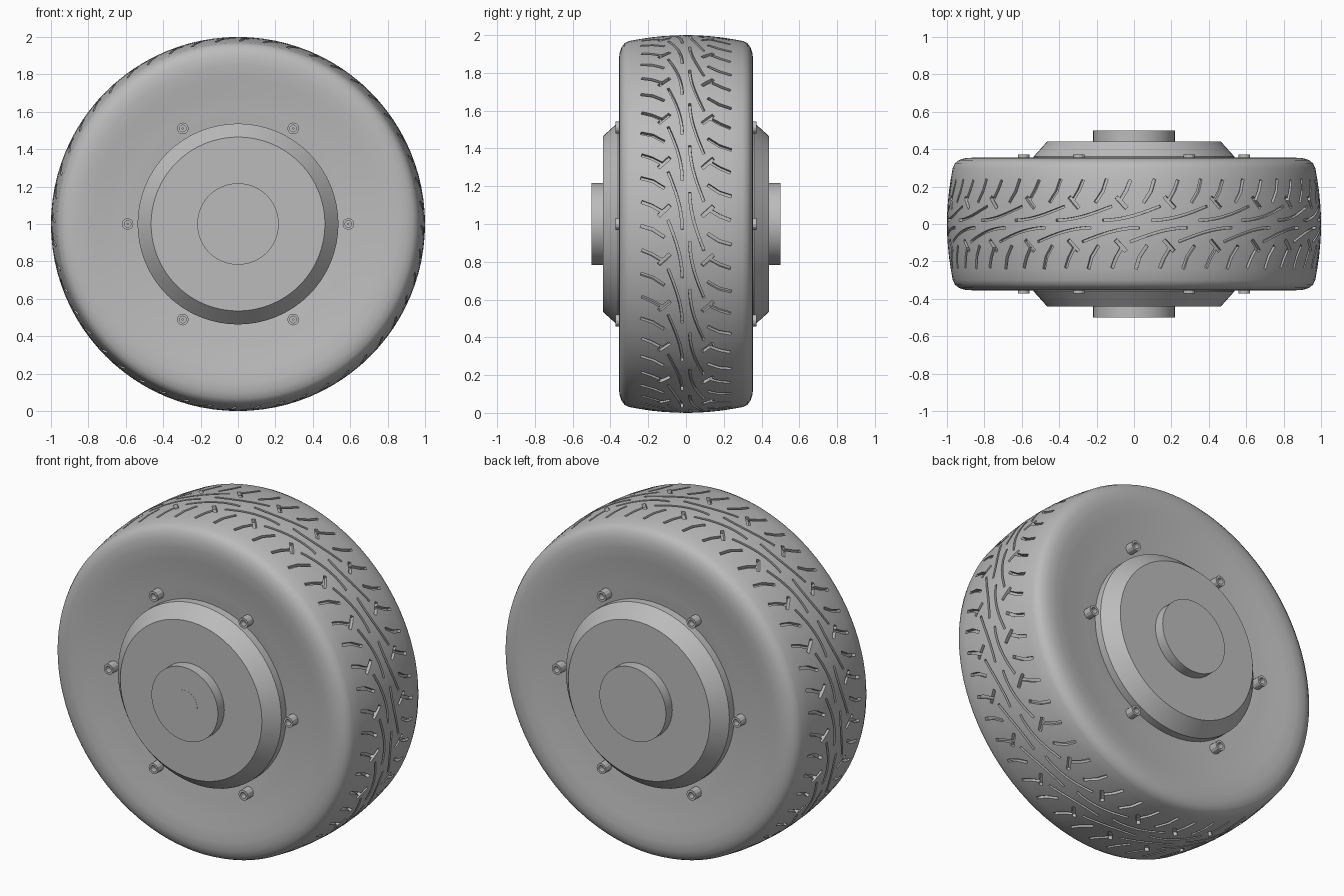
import bpy
import bmesh
from math import sin, cos, pi, tau, radians
from mathutils import Vector

cube = bpy.data.objects.get("Cube")
if cube:
    bpy.data.objects.remove(cube, do_unlink=True)

grey = bpy.data.materials.new("plain grey")
grey.use_nodes = True
grey.diffuse_color = (0.5, 0.5, 0.5, 1)
shader = grey.node_tree.nodes["Principled BSDF"]
shader.inputs["Base Color"].default_value = (0.5, 0.5, 0.5, 1)
shader.inputs["Roughness"].default_value = 0.6


def add_object(name, bm):
    bmesh.ops.recalc_face_normals(bm, faces=bm.faces)
    mesh = bpy.data.meshes.new(name)
    bm.to_mesh(mesh)
    bm.free()
    mesh.materials.append(grey)
    obj = bpy.data.objects.new(name, mesh)
    bpy.context.collection.objects.link(obj)
    return obj


def smooth(obj, angle=30):
    bpy.ops.object.select_all(action="DESELECT")
    obj.select_set(True)
    bpy.context.view_layer.objects.active = obj
    bpy.ops.object.shade_smooth_by_angle(angle=radians(angle))


def lathe(name, profile, sides, closed=False, x=0, z=1):
    """Turn a (radius, y) profile about an axis along y."""
    bm = bmesh.new()
    rings = [[bm.verts.new((x + r * sin(tau * i / sides), y, z + r * cos(tau * i / sides)))
              for i in range(sides)] for r, y in profile]
    pairs = list(zip(rings, rings[1:]))
    if closed:
        pairs.append((rings[-1], rings[0]))
    else:
        bm.faces.new(rings[0])
        bm.faces.new(rings[-1])
    for a, b in pairs:
        for i in range(sides):
            j = (i + 1) % sides
            bm.faces.new((a[i], a[j], b[j], b[i]))
    return add_object(name, bm)


def crown(y):
    return 1 - 0.35 * y * y


# Tyre: rounded shoulders and gently dished sidewalls
half = [(0.45, 0.3), (0.54, 0.315), (0.62, 0.322), (0.7, 0.332), (0.78, 0.345),
        (0.85, 0.355), (0.9, 0.353), (0.935, 0.342), (0.957, 0.325), (0.969, 0.3)]
half += [(crown(y), y) for y in (0.24, 0.18, 0.12, 0.06)]
profile = half + [(1, 0)] + [(r, -y) for r, y in reversed(half)]
tyre = lathe("tyre", profile, 96, closed=True)


# Tread grooves: ribbons wrapped around the crown and cut out
def ribbon(bm, path, width, turn, side):
    pts = [Vector(p) for p in path]
    rows = []
    for i, p in enumerate(pts):
        along = (pts[min(i + 1, len(pts) - 1)] - pts[max(i - 1, 0)]).normalized()
        across = Vector((-along.y, along.x)) * width / 2
        row = []
        for q, top in ((p - across, 0), (p + across, 0), (p + across, 1), (p - across, 1)):
            a, y = turn + side * q.x, side * q.y
            r = 1.04 if top else crown(y) - 0.022
            row.append(bm.verts.new((r * sin(a), y, 1 + r * cos(a))))
        rows.append(row)
    for a, b in zip(rows, rows[1:]):
        for i in range(4):
            j = (i + 1) % 4
            bm.faces.new((a[i], a[j], b[j], b[i]))
    bm.faces.new(rows[0])
    bm.faces.new(rows[-1])


sweep = [(0.05 + 0.31 * t / 8, -0.095 + 0.075 * sin(pi / 2 * t / 8)) for t in range(9)]
stem = [(-0.05, -0.235), (-0.028, -0.18), (0.005, -0.125)]
bar = [(0.08, -0.24), (0.1, -0.175), (0.14, -0.115)]
arm = [(-0.03, -0.085), (0.026, -0.145)]
layers = [[(sweep, 0.013), (stem, 0.017), (bar, 0.017)], [(arm, 0.02)]]
cutters = []
repeats = 24
for layer in layers:
    bm = bmesh.new()
    for k in range(repeats):
        for side in (1, -1):
            for path, width in layer:
                ribbon(bm, path, width, tau * k / repeats - 0.07, side)
    cutter = add_object("groove_cutter", bm)
    cutter.hide_render = True
    cutters.append(cutter)
    cut = tyre.modifiers.new("grooves", "BOOLEAN")
    cut.operation = "DIFFERENCE"
    cut.solver = "EXACT"
    cut.object = cutter

graph = bpy.context.evaluated_depsgraph_get()
carved = bpy.data.meshes.new_from_object(tyre.evaluated_get(graph))
tyre.modifiers.clear()
tyre.data = carved
for cutter in cutters:
    bpy.data.objects.remove(cutter, do_unlink=True)
smooth(tyre)

# Hub with sloped rims, and the axle caps on both sides
smooth(lathe("hub", [(0.465, -0.44), (0.537, -0.36), (0.537, 0.36), (0.465, 0.44)], 64))
for side, label in ((-1, "front"), (1, "back")):
    smooth(lathe(label + "_axle_cap", [(0.218, side * 0.43), (0.218, side * 0.5)], 64))
smooth(lathe("front_axle_end", [(0.083, -0.49), (0.083, -0.501)], 32))

# Six hollow bolts on each sidewall
for side, label in ((-1, "front"), (1, "back")):
    for k in range(6):
        a = pi / 2 + tau * k / 6
        ring = [(0.031, 0.3), (0.031, 0.372), (0.018, 0.372), (0.018, 0.34), (0.004, 0.34), (0.004, 0.3)]
        bolt = lathe(f"{label}_bolt_{k + 1}", [(r, side * y) for r, y in ring], 12,
                     closed=True, x=0.59 * sin(a), z=1 + 0.59 * cos(a))
        smooth(bolt, 25)
